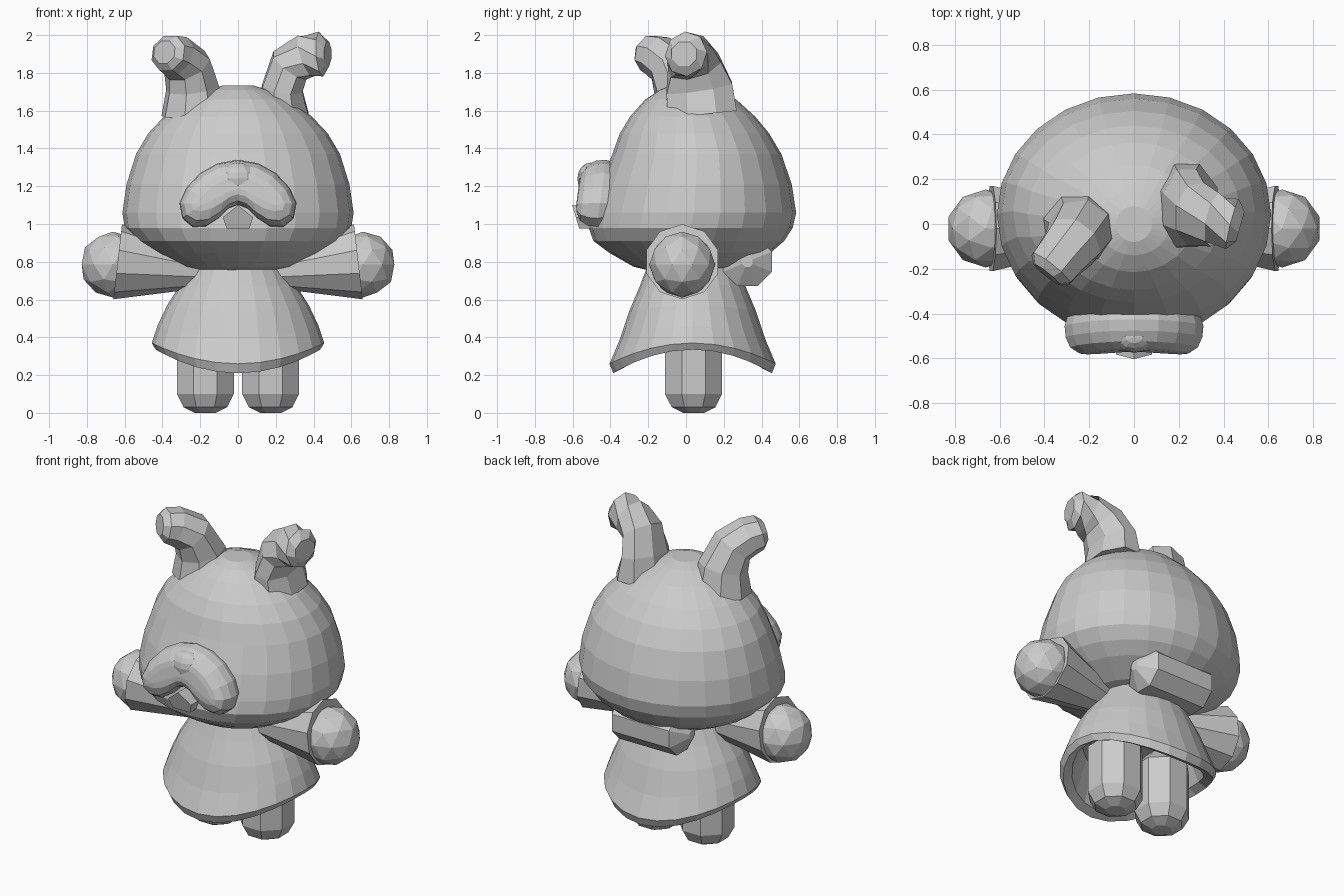
import bpy, bmesh, math
from mathutils import Vector

if "Cube" in bpy.data.objects:
    bpy.data.objects.remove(bpy.data.objects["Cube"])

grey = bpy.data.materials.new("soft grey")
grey.diffuse_color = (0.6, 0.6, 0.6, 1)
grey.use_nodes = True
grey.node_tree.nodes["Principled BSDF"].inputs["Base Color"].default_value = grey.diffuse_color


def finish(name, bm):
    bmesh.ops.recalc_face_normals(bm, faces=bm.faces)
    me = bpy.data.meshes.new(name)
    bm.to_mesh(me)
    bm.free()
    me.materials.append(grey)
    ob = bpy.data.objects.new(name, me)
    bpy.context.collection.objects.link(ob)
    return ob


def loft(name, rings):
    """Skin a list of equal-length point rings and cap both ends."""
    bm = bmesh.new()
    vs = [[bm.verts.new(p) for p in r] for r in rings]
    n = len(vs[0])
    for a, b in zip(vs, vs[1:]):
        for i in range(n):
            j = (i + 1) % n
            bm.faces.new((a[i], a[j], b[j], b[i]))
    bm.faces.new(vs[0])
    bm.faces.new(vs[-1])
    return finish(name, bm)


def ellipse(cx, cy, z, rx, ry, n, dip=0, turn=0):
    """Level ring; dip lowers it toward front and back."""
    pts = []
    for i in range(n):
        a = 2 * math.pi * (i + turn) / n
        s, c = math.sin(a), math.cos(a)
        pts.append((cx + rx * s, cy - ry * c, z - dip * c * c))
    return pts


def tube(name, path, n, side):
    """Path entries are (x, y, z, radius along side, radius across)."""
    pts = [Vector(p[:3]) for p in path]
    rings = []
    for i, p in enumerate(path):
        t = (pts[min(i + 1, len(pts) - 1)] - pts[max(i - 1, 0)]).normalized()
        u = Vector(side)
        u = (u - t * u.dot(t)).normalized()
        v = t.cross(u)
        angles = [2 * math.pi * (k + 0.5) / n for k in range(n)]
        rings.append([pts[i] + u * p[3] * math.cos(a) + v * p[4] * math.sin(a)
                      for a in angles])
    return loft(name, rings)


# Head: height, half width, front y, back y
head = [(.755, .21, -.20, .20), (.775, .31, -.28, .31), (.85, .455, -.41, .45),
        (.91, .54, -.49, .52), (.98, .60, -.515, .565), (1.06, .612, -.50, .583),
        (1.21, .59, -.455, .56), (1.37, .54, -.39, .505), (1.48, .475, -.35, .44),
        (1.57, .39, -.295, .365), (1.66, .27, -.215, .265), (1.71, .16, -.14, .15),
        (1.733, .08, -.08, .08)]
loft("head", [ellipse(0, (f + b) / 2, z, w, (b - f) / 2, 24) for z, w, f, b in head])

# Muzzle: bean outline shrunk toward its spine at each depth
half = [(0, 1.34), (.11, 1.32), (.2, 1.27), (.275, 1.19), (.31, 1.11), (.295, 1.03),
        (.24, .985), (.17, .985), (.10, 1.03), (.05, 1.08), (0, 1.1)]
bean = half + [(-x, z) for x, z in half[-2:0:-1]]
rings = []
for y, s in ((-.37, .6), (-.40, .88), (-.45, 1), (-.50, .96), (-.545, .8),
             (-.57, .5), (-.575, .25)):
    ring = []
    for x, z in bean:
        sx = x * .6
        sz = 1.215 - .1 * (sx / .18) ** 2
        pz = sz + (z - sz) * s
        ring.append((sx + (x - sx) * s, y + .13 * (pz - 1.15), pz))
    rings.append(ring)
loft("muzzle", rings)

# Nose
bm = bmesh.new()
bmesh.ops.create_uvsphere(bm, u_segments=12, v_segments=8, radius=1)
for v in bm.verts:
    v.co = (v.co.x * .1, -.505 + v.co.y * .07, 1.24 + v.co.z * .085)
finish("nose", bm)

# Lower lip
lip = [(0, 1.1), (.08, 1.035), (.06, .975), (-.06, .975), (-.08, 1.035)]
loft("lower_lip", [[(x, y - .3 * (z - .975), z) for x, z in lip]
                   for y in (-.46, -.565)])

# Ears: bent stubs, each turned its own way
tube("right_ear", [(.235, .085, 1.58, .15, .20), (.235, .07, 1.72, .115, .19),
                   (.275, .045, 1.84, .115, .15), (.36, .02, 1.89, .115, .13),
                   (.44, .0, 1.90, .115, .12), (.475, -.01, 1.90, .075, .07)],
     8, (1, 0, 0))
tube("left_ear", [(-.24, -.02, 1.57, .17, .17), (-.24, -.03, 1.72, .145, .145),
                  (-.27, -.08, 1.84, .135, .125), (-.33, -.15, 1.89, .12, .115),
                  (-.37, -.20, 1.905, .115, .10), (-.39, -.225, 1.91, .075, .065)],
     8, (-.8, .6, 0))

# Dress: flared hollow skirt, thick hem dipping at front and back
dress = [(.80, .23, .23, 0), (.68, .305, .28, .01), (.57, .375, .335, .03),
         (.46, .427, .385, .07), (.37, .457, .44, .11), (.335, .435, .42, .125),
         (.36, .385, .37, .125), (.50, .33, .30, .05)]
loft("dress", [ellipse(0, .035, z, rx, ry, 24, d) for z, rx, ry, d in dress])

for side, sx in (("right", 1), ("left", -1)):
    # Sleeve: cone widening to the cuff
    tube(side + "_sleeve", [(sx * .18, -.02, .745, .085, .085),
                            (sx * .585, -.02, .794, .187, .187),
                            (sx * .637, -.02, .80, .2, .2)], 10, (0, 1, 0))
    # Hand
    bm = bmesh.new()
    bmesh.ops.create_icosphere(bm, subdivisions=2, radius=.174)
    bmesh.ops.translate(bm, verts=bm.verts, vec=(sx * .662, -.02, .785))
    finish(side + "_hand", bm)
    # Leg with rounded foot
    leg = [(0, .06), (.03, .125), (.10, .163), (.40, .163), (.48, .09)]
    loft(side + "_leg", [ellipse(sx * .173, .04, z, r, r, 8, 0, .5) for z, r in leg])

# Tail roll across the back
tail = [(-.27, .03), (-.2, .14), (.2, .14), (.27, .03)]
tube("tail_roll", [(x, .325, .8, r, r) for x, r in tail], 8, (0, 1, 0))
